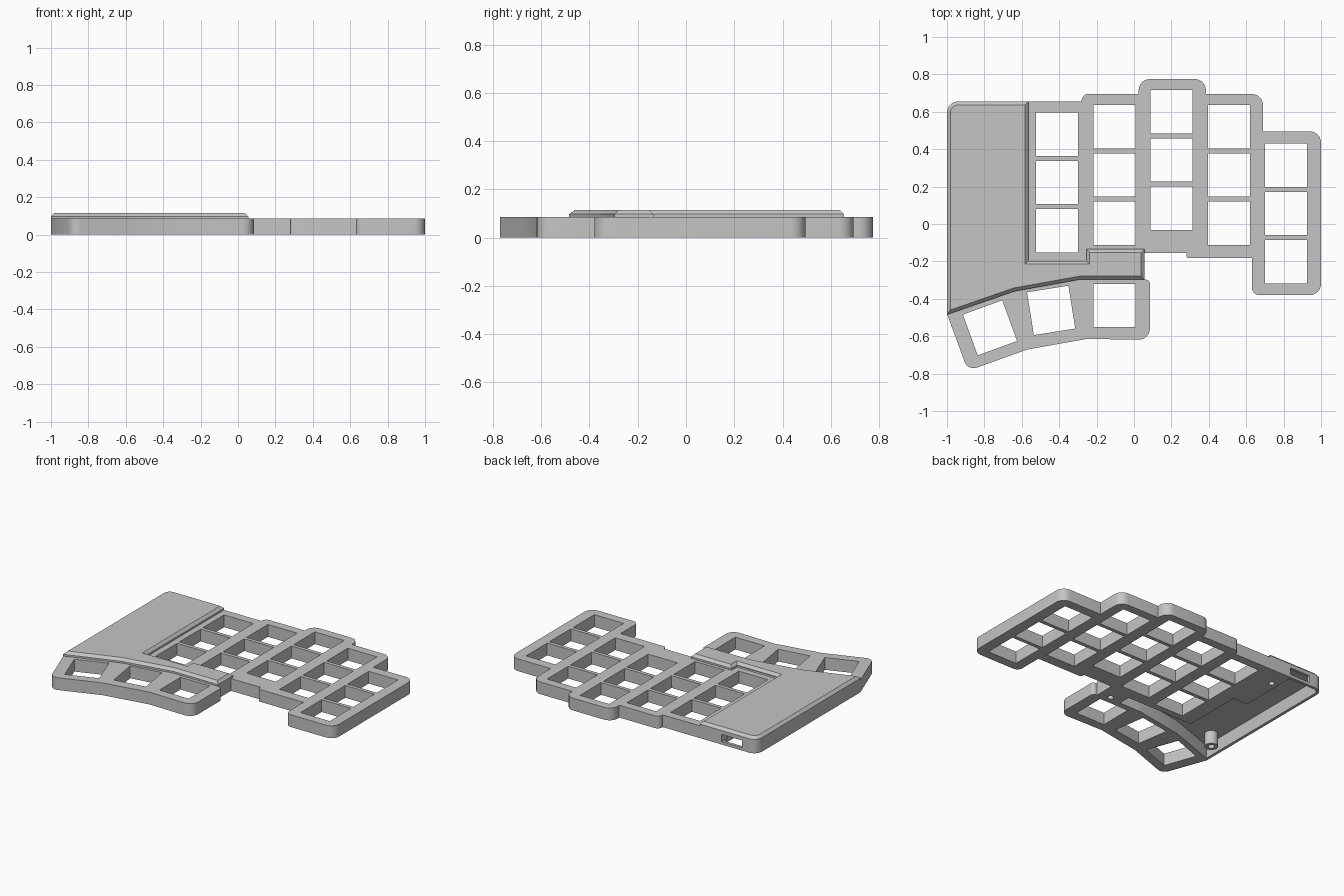
import bpy, bmesh, math
from mathutils import Vector, Matrix

if "Cube" in bpy.data.objects:
    bpy.data.objects.remove(bpy.data.objects["Cube"])

grey = bpy.data.materials.new("case_grey")
grey.use_nodes = True
COLOUR = (0.56, 0.56, 0.56, 1)
grey.diffuse_color = COLOUR
grey.node_tree.nodes["Principled BSDF"].inputs["Base Color"].default_value = COLOUR

PLATE_TOP, COVER_TOP, CEILING = 0.085, 0.115, 0.092


def fillet(corners, steps=6):
    """Turn (x, y, radius) corners into a rounded outline."""
    out = []
    for i, (x, y, r) in enumerate(corners):
        p = Vector((x, y, 0))
        if r == 0:
            out.append(p)
            continue
        a, b = corners[i - 1], corners[(i + 1) % len(corners)]
        da = (Vector((a[0], a[1], 0)) - p).normalized()
        db = (Vector((b[0], b[1], 0)) - p).normalized()
        half = da.angle(db) / 2
        t = r / math.tan(half)
        c = p + (da + db).normalized() * (r / math.sin(half))
        start, end = (p + da * t - c).normalized(), (p + db * t - c).normalized()
        out += [c + start.slerp(end, k / steps) * r for k in range(steps + 1)]
    return out


def prism(name, outline, z0, z1, chamfer=0):
    """Extrude an outline, with an optional chamfer around the top."""
    bm = bmesh.new()
    base = bm.faces.new([bm.verts.new((p[0], p[1], z0)) for p in outline])
    ext = bmesh.ops.extrude_face_region(bm, geom=[base], use_keep_orig=True)["geom"]
    for v in ext:
        if isinstance(v, bmesh.types.BMVert):
            v.co.z = z1
    bmesh.ops.recalc_face_normals(bm, faces=bm.faces[:])
    if chamfer:
        rim = [e for e in bm.edges if all(v.co.z > z1 - 1e-4 for v in e.verts)]
        bmesh.ops.bevel(bm, geom=rim, offset=chamfer, segments=1, affect='EDGES')
    mesh = bpy.data.meshes.new(name)
    bm.to_mesh(mesh)
    bm.free()
    mesh.materials.append(grey)
    ob = bpy.data.objects.new(name, mesh)
    bpy.context.collection.objects.link(ob)
    return ob


def rect(cx, cy, w, h, degrees=0):
    turn = Matrix.Rotation(math.radians(degrees), 3, 'Z')
    return [Vector((cx, cy, 0)) + turn @ Vector((sx * w / 2, sy * h / 2, 0))
            for sx, sy in ((-1, -1), (1, -1), (1, 1), (-1, 1))]


def circle(cx, cy, r, n=24):
    return [(cx + r * math.cos(math.tau * i / n), cy + r * math.sin(math.tau * i / n))
            for i in range(n)]


def cut(ob, cutters):
    """Subtract all cutters and apply the result."""
    for c in cutters:
        c.hide_render = True
        m = ob.modifiers.new("cut", 'BOOLEAN')
        m.operation, m.solver, m.object = 'DIFFERENCE', 'EXACT', c
    deps = bpy.context.evaluated_depsgraph_get()
    mesh = bpy.data.meshes.new_from_object(ob.evaluated_get(deps))
    ob.modifiers.clear()
    ob.data = mesh


def smooth(ob):
    bpy.ops.object.select_all(action='DESELECT')
    ob.select_set(True)
    bpy.context.view_layer.objects.active = ob
    bpy.ops.object.shade_smooth_by_angle(angle=math.radians(30))


# Main plate: staggered key columns, thumb arc and controller bay
R = 0.06
plate = prism("key_plate", fillet([
    (-1, 0.655, R), (-1, -0.48, 0), (-0.888, -0.785, 0.05),
    (-0.57, -0.671, 0), (-0.25, -0.614, 0), (0.085, -0.62, R),
    (0.085, -0.298, 0.02), (0.055, -0.298, 0), (0.055, -0.155, 0),
    (0.28, -0.155, 0), (0.28, -0.183, 0.015), (0.63, -0.183, 0),
    (0.63, -0.38, 0.04), (1, -0.38, R), (1, 0.495, R),
    (0.69, 0.495, 0), (0.69, 0.695, R), (0.385, 0.695, 0),
    (0.385, 0.775, R), (0.025, 0.775, R), (0.025, 0.695, 0),
    (-0.28, 0.695, 0.035), (-0.28, 0.655, 0)]), 0, PLATE_TOP)

# Raised controller cover with its arm above the thumb keys
cover = prism("controller_cover", fillet([
    (-1, 0.655, R), (-1, -0.485, 0), (-0.64, -0.36, 0), (-0.29, -0.297, 0),
    (0.055, -0.297, 0), (0.055, -0.135, 0), (-0.255, -0.135, 0),
    (-0.255, -0.197, 0), (-0.565, -0.197, 0), (-0.565, 0.655, 0)]),
    PLATE_TOP - 0.003, COVER_TOP, 0.018)

# Key openings
KEY_W, KEY_H, PITCH = 0.224, 0.232, 0.2575
columns = [(-0.411, 0.222), (-0.104, 0.262), (0.2, 0.342), (0.508, 0.262), (0.813, 0.056)]
holes = [rect(x, y + k * PITCH, KEY_W, KEY_H) for x, y in columns for k in (-1, 0, 1)]
holes += [rect(-0.104, -0.436, KEY_W, KEY_H),
          rect(-0.443, -0.462, KEY_W, KEY_H, 9),
          rect(-0.77, -0.555, KEY_W, KEY_H, 20)]
cutters = [prism("key_opening_cutter", h, -0.05, 0.2) for h in holes]

# Hollow controller bay, open underneath
bay = prism("bay_cutter", fillet([
    (-0.98, 0.635, 0.04), (-0.98, -0.462, 0), (-0.64, -0.343, 0),
    (-0.29, -0.28, 0), (-0.12, -0.28, 0), (-0.12, -0.195, 0),
    (-0.63, -0.195, 0), (-0.63, 0.22, 0), (-0.74, 0.22, 0),
    (-0.74, 0.635, 0)]), -0.05, CEILING)

# Cable port in the back wall, and blind screw holes
port = prism("port_cutter", rect(-0.81, 0.65, 0.155, 0.1), 0.02, 0.07)
screws = [prism("screw_cutter", circle(x, y, 0.02), -0.05, 0.06)
          for x, y in ((-0.69, 0.52), (-0.03, -0.265))]
cut(plate, cutters + [bay, port] + screws)
cut(cover, [bay])

# Screw post hanging in the bay
post = prism("screw_post", circle(-0.91, -0.33, 0.043), 0, CEILING + 0.004)
post_hole = prism("post_hole_cutter", circle(-0.91, -0.33, 0.022), -0.05, 0.07)
cut(post, [post_hole])

for helper in cutters + screws + [bay, port, post_hole]:
    bpy.data.objects.remove(helper)
for part in (plate, cover, post):
    smooth(part)
